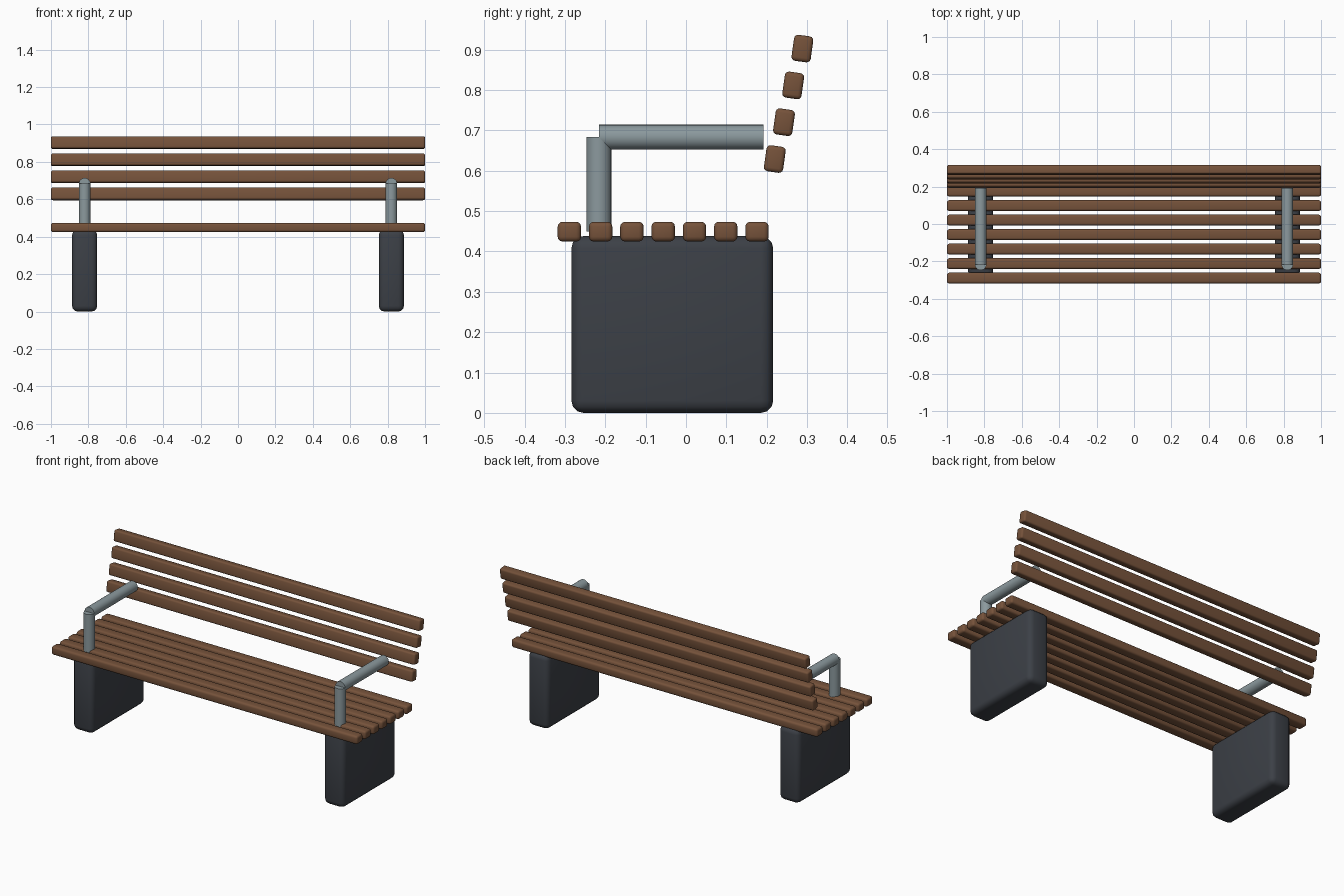
import bpy, bmesh
from math import radians

if "Cube" in bpy.data.objects:
    bpy.data.objects.remove(bpy.data.objects["Cube"])


def material(name, rgb):
    m = bpy.data.materials.new(name)
    m.diffuse_color = (*rgb, 1)
    m.use_nodes = True
    m.node_tree.nodes["Principled BSDF"].inputs["Base Color"].default_value = m.diffuse_color
    return m


wood = material("wood", (0.18, 0.085, 0.043))
concrete = material("dark_concrete", (0.045, 0.051, 0.062))
steel = material("steel", (0.26, 0.32, 0.34))


def finish(name, bm, loc, rot_x, mat):
    me = bpy.data.meshes.new(name)
    bm.to_mesh(me)
    bm.free()
    ob = bpy.data.objects.new(name, me)
    bpy.context.collection.objects.link(ob)
    ob.location = loc
    ob.rotation_euler.x = rot_x
    me.materials.append(mat)
    bpy.ops.object.select_all(action='DESELECT')
    ob.select_set(True)
    bpy.context.view_layer.objects.active = ob
    bpy.ops.object.shade_smooth_by_angle(angle=radians(40))
    return ob


def rounded_box(name, size, loc, bevel, mat, rot_x=0.0):
    bm = bmesh.new()
    bmesh.ops.create_cube(bm, size=1)
    bmesh.ops.scale(bm, vec=size, verts=bm.verts)
    bmesh.ops.bevel(bm, geom=bm.edges[:], offset=bevel, segments=3,
                    profile=0.5, affect='EDGES')
    return finish(name, bm, loc, rot_x, mat)


def pipe(name, length, loc, rot_x=0.0):
    bm = bmesh.new()
    bmesh.ops.create_cone(bm, cap_ends=True, segments=24, radius1=0.031,
                          radius2=0.031, depth=length)
    return finish(name, bm, loc, rot_x, steel)


# Seat slats
for i in range(7):
    rounded_box(f"seat_slat_{i + 1}", (2, 0.058, 0.049),
                (0, -0.289 + i * 0.0775, 0.449), 0.012, wood)

# Backrest slats, each leaning back
for i in range(4):
    rounded_box(f"back_slat_{i + 1}", (2, 0.048, 0.065),
                (0, 0.220 + i * 0.0228, 0.629 + i * 0.0912), 0.01, wood, radians(-8))

# Supports and armrests at both ends
for side, x in (("left", -0.82), ("right", 0.82)):
    rounded_box(f"{side}_leg", (0.134, 0.5, 0.438), (x, -0.034, 0.219), 0.03, concrete)
    pipe(f"{side}_arm_post", 0.235, (x, -0.216, 0.5665))
    pipe(f"{side}_arm_rail", 0.408, (x, -0.012, 0.683), radians(90))
